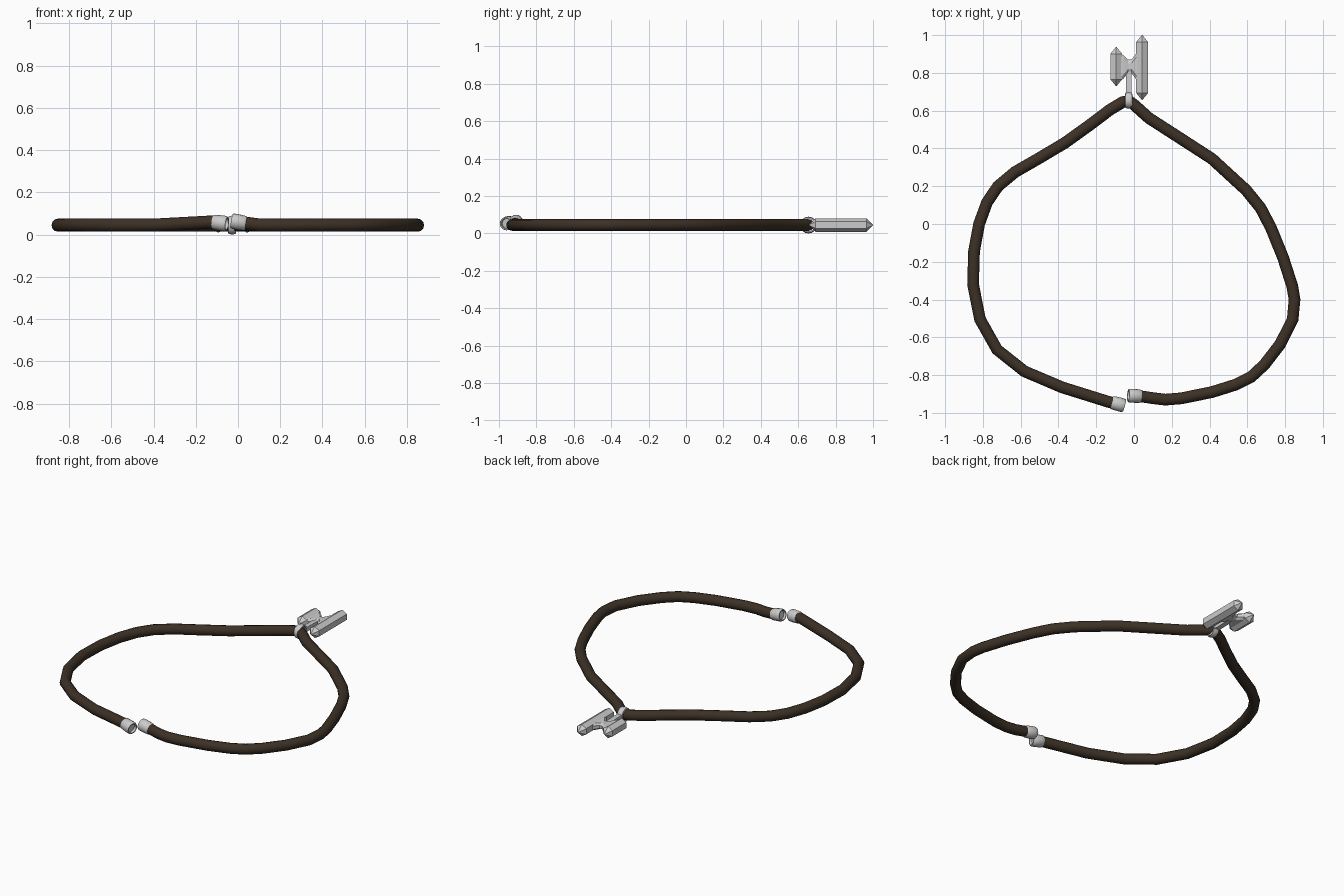
import bpy, bmesh, math
from mathutils import Vector

if "Cube" in bpy.data.objects:
    bpy.data.objects.remove(bpy.data.objects["Cube"])

Z = 0.045
cord_mat = bpy.data.materials.new("dark_brown_cord")
cord_mat.diffuse_color = (0.045, 0.030, 0.019, 1)
cord_mat.use_nodes = True
cord_mat.node_tree.nodes["Principled BSDF"].inputs["Base Color"].default_value = cord_mat.diffuse_color


def finish(name, bm, smooth=False):
    bmesh.ops.recalc_face_normals(bm, faces=bm.faces)
    me = bpy.data.meshes.new(name)
    bm.to_mesh(me)
    bm.free()
    ob = bpy.data.objects.new(name, me)
    bpy.context.collection.objects.link(ob)
    if smooth:
        bpy.ops.object.select_all(action='DESELECT')
        ob.select_set(True)
        bpy.context.view_layer.objects.active = ob
        bpy.ops.object.shade_smooth_by_angle(angle=math.radians(35))
    return ob


def loft(name, rings, closed=False, smooth=False):
    """Skin a list of equal-length rings of points, capping the ends."""
    bm = bmesh.new()
    vs = [[bm.verts.new(p) for p in r] for r in rings]
    n = len(vs[0])
    pairs = list(zip(vs, vs[1:])) + ([(vs[-1], vs[0])] if closed else [])
    for a, b in pairs:
        for i in range(n):
            j = (i + 1) % n
            bm.faces.new((a[i], a[j], b[j], b[i]))
    if not closed:
        bm.faces.new(vs[0])
        bm.faces.new(vs[-1])
    return finish(name, bm, smooth)


def revolve(name, start, axis, profile, sides=16, closed=False):
    """Turn (radius, distance) points around an axis."""
    q = Vector(axis).to_track_quat('Z', 'Y')
    rings = [[Vector(start) + q @ Vector((r * math.cos(2 * math.pi * i / sides),
                                          r * math.sin(2 * math.pi * i / sides), t))
              for i in range(sides)] for r, t in profile]
    return loft(name, rings, closed, True)


# Cord: one loop of round leather, open at the front
path = [(-0.09, -0.953, 0.060), (-0.14, -0.94, 0.059), (-0.38, -0.865, 0.046),
        (-0.58, -0.78), (-0.725, -0.665), (-0.815, -0.505), (-0.852, -0.32),
        (-0.847, -0.145), (-0.82, 0), (-0.778, 0.115), (-0.72, 0.2),
        (-0.63, 0.275), (-0.508, 0.345), (-0.365, 0.43), (-0.233, 0.525),
        (-0.127, 0.605), (-0.06, 0.645), (-0.027, 0.655), (0.005, 0.627),
        (0.08, 0.56), (0.243, 0.455), (0.413, 0.345), (0.593, 0.18),
        (0.67, 0.085), (0.725, -0.02), (0.79, -0.18), (0.838, -0.33),
        (0.85, -0.40), (0.84, -0.505), (0.775, -0.635), (0.69, -0.745),
        (0.62, -0.81), (0.54, -0.85), (0.413, -0.89), (0.25, -0.923),
        (0.165, -0.93), (0.10, -0.922, 0.046), (0.02, -0.91, 0.056)]
pts = [Vector(p if len(p) == 3 else (*p, Z)) for p in path]
rings = []
for i, p in enumerate(pts):
    a = (p - pts[max(i - 1, 0)]).normalized()
    b = (pts[min(i + 1, len(pts) - 1)] - p).normalized()
    t = (a + b).normalized()
    side = t.cross(Vector((0, 0, 1))).normalized()
    up = side.cross(t)
    rings.append([p + 0.031 * (side * math.cos(k * math.pi / 6) + up * math.sin(k * math.pi / 6))
                  for k in range(12)])
cord = loft("cord", rings, smooth=True)
cord.data.materials.append(cord_mat)

# Clasp halves: cups with a recessed end
cup = [(0.031, 0), (0.035, 0.006), (0.037, 0.045), (0.036, 0.064), (0.033, 0.070),
       (0.027, 0.070), (0.025, 0.056), (0.002, 0.056)]
revolve("clasp_left", (-0.119, -0.944, 0.060), (0.07, -0.019, -0.009), cup)
revolve("clasp_right", (0.038, -0.912, 0.053), (-0.066, 0.004, 0.012), cup)

# Bail ring around the cord and its flat stem
revolve("bail_ring", (-0.047, 0.655, Z), (1, 0, 0),
        [(0.033, 0), (0.041, 0.002), (0.045, 0.019), (0.041, 0.036), (0.033, 0.038)], closed=True)
loft("bail_stem", [[(-0.028 + sx * 0.015, y, Z + sz * h)
                    for sx, sz in ((-1, -1), (1, -1), (1, 1), (-1, 1))]
                   for y, h in ((0.69, 0.014), (0.79, 0.012), (0.84, 0.012))])


# Pendant: two pointed hexagonal crystals
def crystal(name, x, y0, y1, r=0.036, tip=0.036):
    stations = ((y0, 0.002), (y0 + tip, r), (y1 - tip, r), (y1, 0.002))
    loft(name, [[(x + s * math.sin(k * math.pi / 3), y, Z + s * math.cos(k * math.pi / 3))
                 for k in range(6)] for y, s in stations])


crystal("short_crystal", -0.094, 0.73, 0.937)
crystal("long_crystal", 0.043, 0.657, 1.0)

# Waisted bridge joining the crystals
bridge = ((-0.085, 0.75, 0.91, 0.022), (-0.055, 0.77, 0.893, 0.022), (-0.032, 0.80, 0.870, 0.018),
          (-0.014, 0.80, 0.870, 0.018), (0.012, 0.765, 0.903, 0.022), (0.035, 0.75, 0.92, 0.022))
loft("crystal_bridge", [[(x, y0, Z - h * 0.5), (x, y0 + 0.02, Z - h), (x, y1 - 0.02, Z - h),
                         (x, y1, Z - h * 0.5), (x, y1, Z + h * 0.5), (x, y1 - 0.02, Z + h),
                         (x, y0 + 0.02, Z + h), (x, y0, Z + h * 0.5)] for x, y0, y1, h in bridge])
